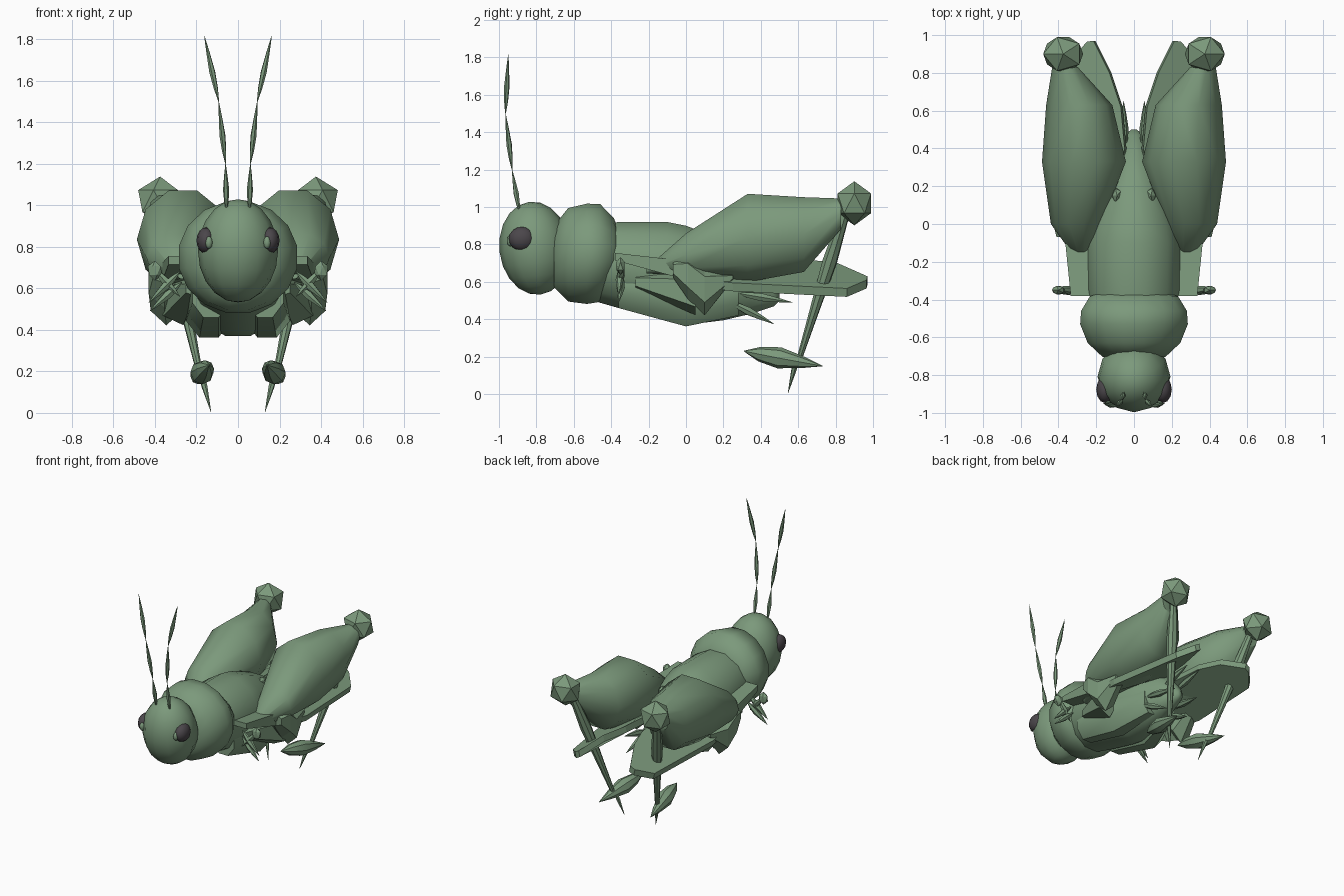
import bpy, bmesh, math
from mathutils import Vector, Matrix

if "Cube" in bpy.data.objects:
    bpy.data.objects.remove(bpy.data.objects["Cube"])


def material(name, rgb):
    m = bpy.data.materials.new(name)
    m.diffuse_color = (*rgb, 1)
    m.use_nodes = True
    m.node_tree.nodes["Principled BSDF"].inputs["Base Color"].default_value = m.diffuse_color
    return m


GREEN = material("leaf_green", (0.2, 0.32, 0.2))
DARK = material("eye_grey", (0.07, 0.062, 0.07))


def finish(name, bm, smooth=None, mat=GREEN):
    bmesh.ops.recalc_face_normals(bm, faces=bm.faces)
    me = bpy.data.meshes.new(name)
    bm.to_mesh(me)
    bm.free()
    me.materials.append(mat)
    ob = bpy.data.objects.new(name, me)
    bpy.context.collection.objects.link(ob)
    if smooth:
        bpy.ops.object.select_all(action='DESELECT')
        ob.select_set(True)
        bpy.context.view_layer.objects.active = ob
        bpy.ops.object.shade_smooth_by_angle(angle=math.radians(smooth))
    return ob


def skin(name, rings, smooth=None):
    """Bridge equal rings of points and cap both ends."""
    bm = bmesh.new()
    vs = [[bm.verts.new(p) for p in r] for r in rings]
    n = len(vs[0])
    for a, b in zip(vs, vs[1:]):
        for i in range(n):
            j = (i + 1) % n
            bm.faces.new((a[i], a[j], b[j], b[i]))
    bm.faces.new(vs[0])
    bm.faces.new(vs[-1])
    return finish(name, bm, smooth)


def loft(name, sections, sides, smooth=None, s=1, turn=0.5):
    """Sections are (y, centre x, centre z, half width, half height)."""
    rings = []
    for y, cx, cz, rx, rz in sections:
        angs = [2 * math.pi * (i + turn) / sides for i in range(sides)]
        k = 1 / math.cos(math.pi / sides) if turn else 1
        rings.append([(s * (cx + k * rx * math.cos(a)), y, cz + k * rz * math.sin(a)) for a in angs])
    return skin(name, rings, smooth)


def limb(name, a, b, profile, s=1, sides=6, smooth=40):
    """Turned shape from a to b; profile is (fraction, radius)."""
    a, b = Vector(a), Vector(b)
    a.x *= s
    b.x *= s
    q = (b - a).to_track_quat('Z', 'Y')
    rings = []
    for t, r in profile:
        rings.append([a.lerp(b, t) + q @ Vector((r * math.cos(2 * math.pi * i / sides),
                      r * math.sin(2 * math.pi * i / sides), 0)) for i in range(sides)])
    return skin(name, rings, smooth)


def spindle(name, a, b, r, s=1, sides=6):
    return limb(name, a, b, [(0, 0.002), (0.2, r * 0.7), (0.45, r), (0.75, r * 0.55), (1, 0.001)], s, sides)


def ball(name, c, size, s=1, mat=GREEN, tilt=0, segs=16, rows=10):
    bm = bmesh.new()
    bmesh.ops.create_uvsphere(bm, u_segments=segs, v_segments=rows, radius=1)
    m = Matrix.Translation((s * c[0], c[1], c[2])) @ Matrix.Rotation(tilt, 4, 'X') @ Matrix.Diagonal((*size, 1))
    bmesh.ops.transform(bm, matrix=m, verts=bm.verts)
    return finish(name, bm, 60, mat)


def knob(name, c, size, s=1):
    bm = bmesh.new()
    bmesh.ops.create_icosphere(bm, subdivisions=1, radius=1)
    m = Matrix.Translation((s * c[0], c[1], c[2])) @ Matrix.Diagonal((s * size[0], size[1], size[2], 1))
    bmesh.ops.transform(bm, matrix=m, verts=bm.verts)
    return finish(name, bm)


# Body: head, collar and tapering abdomen
ball("head", (0, -0.808, 0.78), (0.193, 0.19, 0.25), tilt=0.12, segs=12)
loft("collar", [(-0.705, 0, 0.735, 0.165, 0.165), (-0.63, 0, 0.745, 0.245, 0.25), (-0.53, 0, 0.75, 0.285, 0.268),
                (-0.46, 0, 0.755, 0.28, 0.262), (-0.385, 0, 0.76, 0.235, 0.18), (-0.355, 0, 0.76, 0.17, 0.1)],
     16, 60)
loft("abdomen", [(-0.5, 0, 0.70, 0.2, 0.2), (-0.36, 0, 0.69, 0.24, 0.23), (-0.1, 0, 0.655, 0.245, 0.265),
                 (0, 0, 0.635, 0.23, 0.265), (0.2, 0, 0.61, 0.17, 0.215), (0.35, 0, 0.58, 0.1, 0.15),
                 (0.47, 0, 0.53, 0.05, 0.06), (0.5, 0, 0.52, 0.015, 0.02)], 12, 50)

for s, side in ((1, "right"), (-1, "left")):
    # Eyes with a small feeler bead in front
    ball("eye_" + side, (0.153, -0.877, 0.83), (0.047, 0.071, 0.064), s, DARK, segs=12, rows=8)
    ball("eye_bead_" + side, (0.14, -0.94, 0.82), (0.018, 0.018, 0.03), s, segs=8, rows=6)

    # Antennae in three spindle segments
    path = [(0.055, -0.89, 0.97), (0.06, -0.93, 1.2), (0.093, -0.965, 1.5), (0.162, -0.95, 1.815)]
    for i in range(3):
        spindle(f"antenna_{i}_{side}", path[i], path[i + 1], 0.015, s)

    # Large hind legs
    loft("hind_thigh_" + side,
         [(-0.21, 0.27, 0.66, 0.02, 0.015), (0, 0.305, 0.745, 0.135, 0.12), (0.33, 0.265, 0.835, 0.222, 0.248),
          (0.63, 0.29, 0.853, 0.175, 0.21), (0.83, 0.365, 0.965, 0.068, 0.085)], 10, 50, s, 0)
    knob("hind_knee_" + side, (0.375, 0.9, 1.02), (0.118, 0.105, 0.118), s)
    limb("hind_shin_" + side, (0.36, 0.86, 1.0), (0.18, 0.6, 0.17),
         [(0, 0.025), (0.35, 0.04), (0.7, 0.025), (1, 0.014)], s, 8)
    spindle("hind_foot_" + side, (0.14, 0.31, 0.23), (0.215, 0.73, 0.15), 0.057, s, 8)
    limb("hind_claw_" + side, (0.18, 0.595, 0.2), (0.13, 0.545, 0.005), [(0, 0.016), (0.4, 0.014), (1, 0.001)], s)

    # Tilted flat blade under each thigh
    outline = [(0.24, 0.05, 0.66), (0.08, 0.22, 0.72), (0.05, 0.4, 0.72), (0.07, 0.62, 0.72), (0.13, 0.8, 0.705),
               (0.215, 0.97, 0.63), (0.25, 0.965, 0.61), (0.34, 0.86, 0.565), (0.4, 0.25, 0.595), (0.38, 0.05, 0.62)]
    skin("blade_" + side, [[(s * x, y, z) for x, y, z in outline],
                           [(s * (x - 0.01), y, z - 0.045) for x, y, z in outline]])

    # Front leg: upper arm, belly lobe, elbow and spiky hand
    loft("front_arm_" + side, [(-0.38, 0.28, 0.735, 0.055, 0.02), (0.06, 0.31, 0.65, 0.07, 0.055)], 4, None, s)
    loft("belly_lobe_" + side, [(-0.36, 0.13, 0.58, 0.09, 0.12), (0, 0.14, 0.5, 0.11, 0.138),
                                (0.28, 0.08, 0.53, 0.06, 0.11)], 8, 50, s)
    loft("flank_" + side, [(-0.27, 0.22, 0.6, 0.03, 0.03), (0.05, 0.29, 0.54, 0.07, 0.1)], 5, None, s)
    loft("elbow_" + side, [(-0.07, 0.35, 0.67, 0.06, 0.04), (0.01, 0.355, 0.635, 0.075, 0.11),
                           (0.1, 0.345, 0.56, 0.075, 0.12), (0.25, 0.34, 0.625, 0.04, 0.015)], 6, None, s)
    knob("wrist_" + side, (0.4, -0.35, 0.685), (0.038, 0.026, 0.048), s)
    for i, (a, b) in enumerate([((0.27, -0.34, 0.63), (0.425, -0.36, 0.49)),
                                ((0.28, -0.35, 0.68), (0.43, -0.36, 0.53)),
                                ((0.4, -0.34, 0.69), (0.28, -0.36, 0.56))]):
        spindle(f"front_spike_{i}_{side}", a, b, 0.022, s)

    # Short tail and belly spikes
    for i, (a, b) in enumerate([((0.05, 0.38, 0.6), (0.055, 0.65, 0.66)),
                                ((0.12, 0.27, 0.54), (0.1, 0.57, 0.49)),
                                ((0.13, 0.22, 0.5), (0.09, 0.47, 0.375))]):
        spindle(f"tail_spike_{i}_{side}", a, b, 0.024, s)
    knob("hip_bead_" + side, (0.09, 0.15, 0.8), (0.028, 0.045, 0.04), s)
